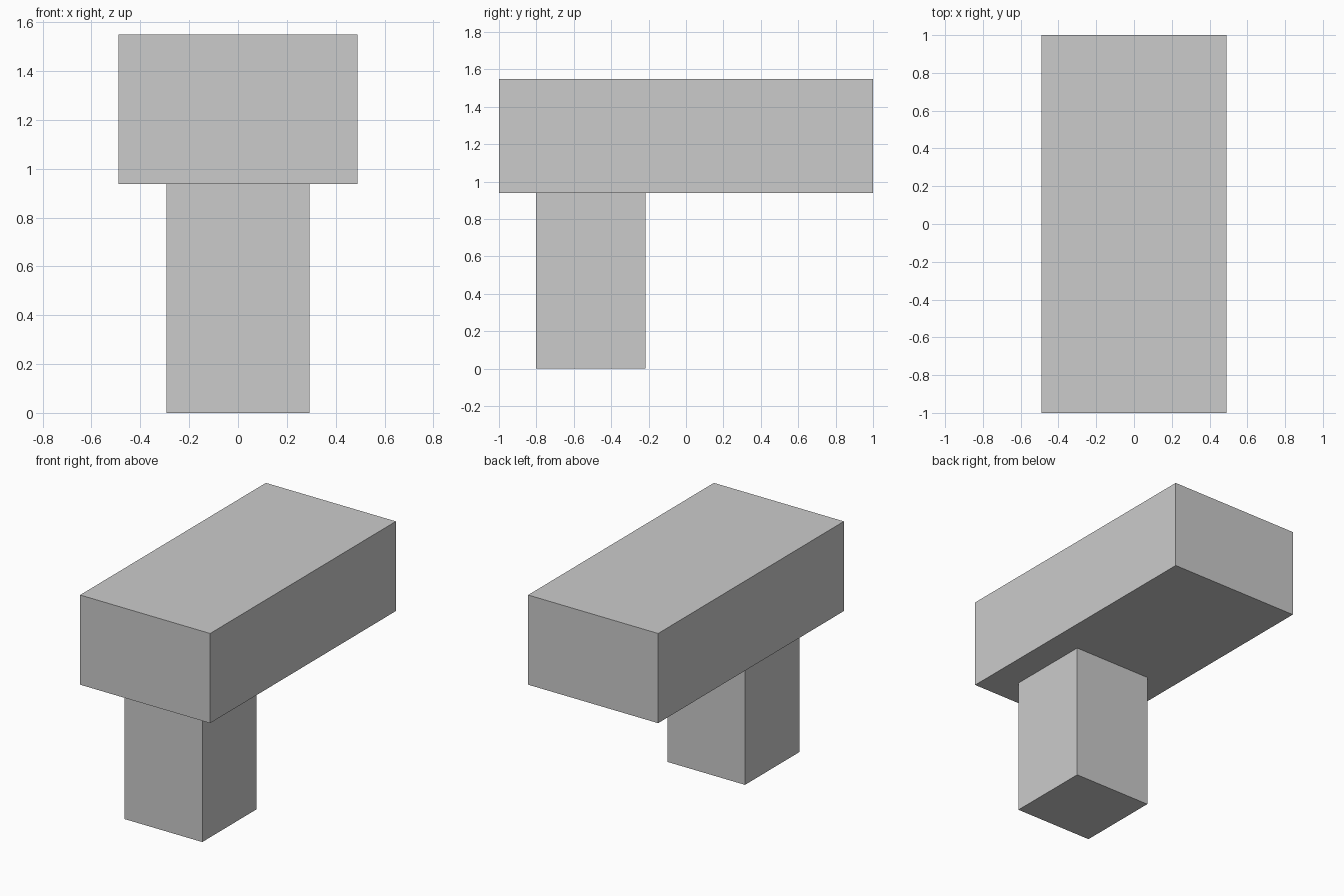
import bpy

if "Cube" in bpy.data.objects:
    bpy.data.objects.remove(bpy.data.objects["Cube"])


def box(name, x, y, z):
    """Axis-aligned box from (min, max) ranges."""
    ranges = (x, y, z)
    bpy.ops.mesh.primitive_cube_add(size=1, location=[(a + b) / 2 for a, b in ranges])
    obj = bpy.context.object
    obj.name = name
    obj.scale = [b - a for a, b in ranges]
    bpy.ops.object.transform_apply(location=False, rotation=False, scale=True)
    return obj


# Square post, set toward the front
box("post", (-0.293, 0.293), (-0.803, -0.217), (0, 0.938))

# Long block resting on the post
box("top_block", (-0.49, 0.49), (-1, 1), (0.938, 1.549))
